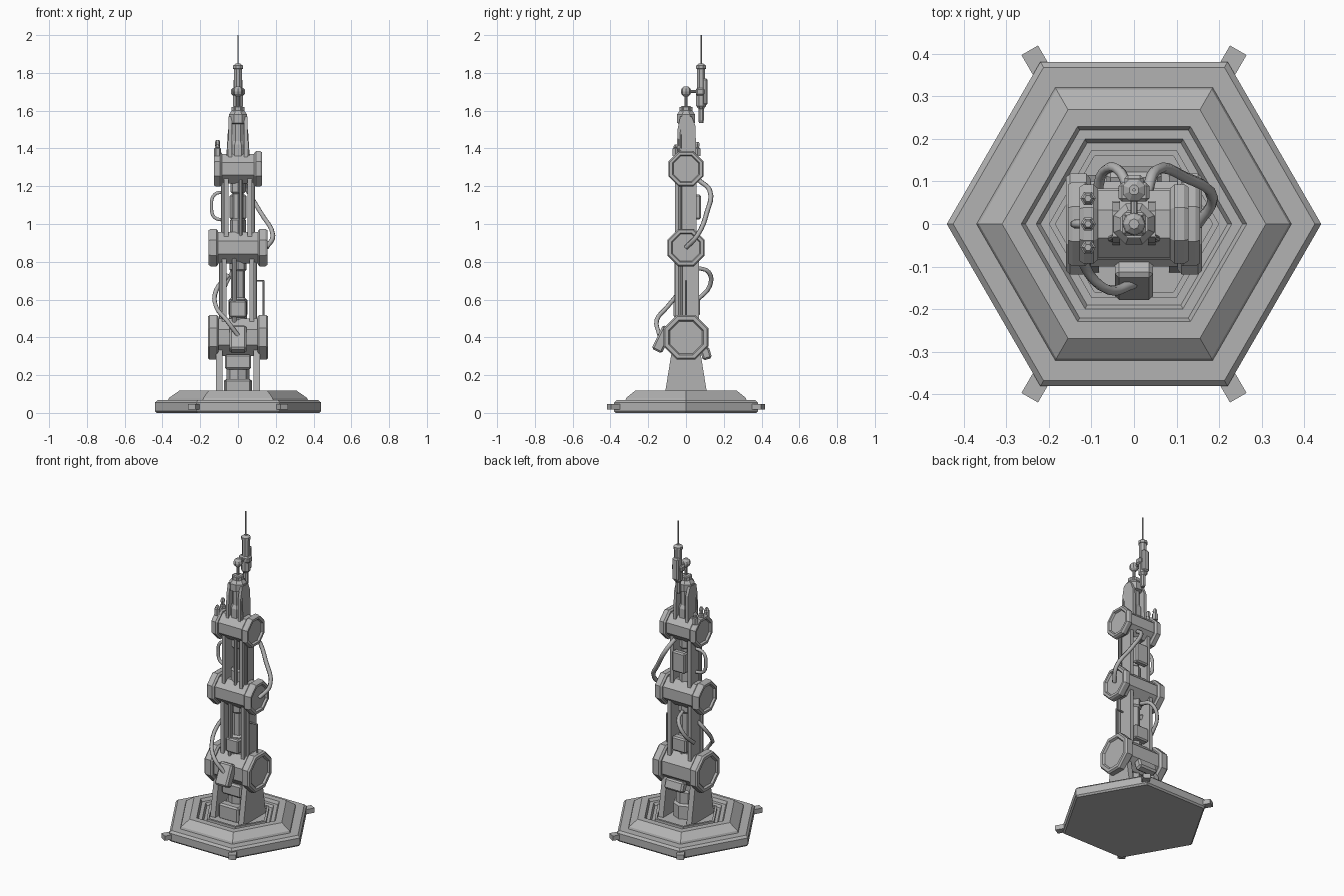
import bpy, bmesh, math
from mathutils import Vector, Matrix

if "Cube" in bpy.data.objects:
    bpy.data.objects.remove(bpy.data.objects["Cube"], do_unlink=True)

grey = bpy.data.materials.new("plain grey")
grey.use_nodes = True
colour = (0.45, 0.45, 0.45, 1)
grey.diffuse_color = colour
grey.node_tree.nodes["Principled BSDF"].inputs["Base Color"].default_value = colour


def finish(name, bm):
    bmesh.ops.recalc_face_normals(bm, faces=bm.faces[:])
    me = bpy.data.meshes.new(name)
    bm.to_mesh(me)
    bm.free()
    ob = bpy.data.objects.new(name, me)
    bpy.context.collection.objects.link(ob)
    me.materials.append(grey)
    return ob


def lathe(name, rings, sides, at=(0, 0, 0), axis="z", turn=0.0):
    """Closed faceted solid from (radius, height) rings along an axis."""
    bm = bmesh.new()
    loops = []
    for r, h in rings:
        angles = [turn + math.tau * i / sides for i in range(sides)]
        loops.append([bm.verts.new((r * math.cos(a), r * math.sin(a), h)) for a in angles])
    for a, b in zip(loops, loops[1:]):
        for i in range(sides):
            j = (i + 1) % sides
            bm.faces.new((a[i], a[j], b[j], b[i]))
    bm.faces.new(loops[0])
    bm.faces.new(loops[-1])
    if axis == "x":
        bm.transform(Matrix.Rotation(math.pi / 2, 4, "Y"))
    elif axis == "y":
        bm.transform(Matrix.Rotation(-math.pi / 2, 4, "X"))
    bm.transform(Matrix.Translation(at))
    return finish(name, bm)


def rod(name, a, b, r, sides=8):
    a, b = Vector(a), Vector(b)
    bm = bmesh.new()
    bmesh.ops.create_cone(bm, cap_ends=True, segments=sides, radius1=r, radius2=r, depth=(b - a).length)
    spin = Vector((0, 0, 1)).rotation_difference(b - a).to_matrix().to_4x4()
    bm.transform(Matrix.Translation((a + b) / 2) @ spin)
    return finish(name, bm)


def box(name, centre, size, bevel=0.0, tilt=0.0, turn=0.0):
    bm = bmesh.new()
    bmesh.ops.create_cube(bm, size=1)
    bm.transform(Matrix.Diagonal((*size, 1)))
    if bevel:
        bmesh.ops.bevel(bm, geom=bm.edges[:], offset=bevel, segments=1, affect="EDGES")
    spin = Matrix.Rotation(turn, 4, "Z") @ Matrix.Rotation(tilt, 4, "X")
    bm.transform(Matrix.Translation(centre) @ spin)
    return finish(name, bm)


def plate(name, outline, x, thick):
    """Side plate: a (y, z) outline pushed out along x."""
    bm = bmesh.new()
    a = [bm.verts.new((x - thick / 2, y, z)) for y, z in outline]
    b = [bm.verts.new((x + thick / 2, y, z)) for y, z in outline]
    bm.faces.new(a)
    bm.faces.new(b)
    for i in range(len(a)):
        j = (i + 1) % len(a)
        bm.faces.new((a[i], a[j], b[j], b[i]))
    return finish(name, bm)


def hose(name, points, r):
    cu = bpy.data.curves.new(name, "CURVE")
    cu.dimensions = "3D"
    cu.bevel_depth = r
    cu.bevel_resolution = 1
    cu.resolution_u = 4
    cu.use_fill_caps = True
    sp = cu.splines.new("BEZIER")
    sp.bezier_points.add(len(points) - 1)
    for p, co in zip(sp.bezier_points, points):
        p.co = co
        p.handle_left_type = p.handle_right_type = "AUTO"
    ob = bpy.data.objects.new(name, cu)
    bpy.context.collection.objects.link(ob)
    cu.materials.append(grey)
    return ob


# Stepped hexagonal base with a recessed well
lathe("base_plate", [(0.43, 0), (0.44, 0.01), (0.44, 0.055), (0.425, 0.068), (0.37, 0.068), (0.365, 0.08),
                     (0.31, 0.118), (0.265, 0.118), (0.255, 0.1), (0.23, 0.1), (0.22, 0.085)], 6)
for sx in (-1, 1):
    for sy in (-1, 1):
        box("base_foot", (0.22 * sx, 0.365 * sy, 0.033), (0.045, 0.1, 0.03), turn=-sx * sy * math.pi / 6)
lathe("well_ring", [(0.2, 0.07), (0.2, 0.1), (0.185, 0.1), (0.185, 0.088)], 6)

# Octagonal joints: core drum and recessed end caps
EIGHTH = math.pi / 8
for label, z, r, inner, outer in (("lower", 0.4, 0.128, 0.112, 0.16),
                                  ("middle", 0.875, 0.107, 0.115, 0.155),
                                  ("upper", 1.292, 0.101, 0.095, 0.128)):
    core = r * 0.84
    lathe(label + "_joint_drum", [(core, -inner), (core, inner)], 8, (0, 0, z), "x", EIGHTH)
    for s in (-1, 1):
        rings = [(r * 0.9, inner - 0.01), (r, inner), (r, outer - 0.01), (r * 0.93, outer),
                 (r * 0.78, outer), (r * 0.72, outer - 0.012)]
        lathe(label + "_joint_cap", [(a, s * h) for a, h in rings], 8, (0, 0, z), "x", EIGHTH)

for s in (-1, 1):
    # Plates and struts on each side of the arm
    plate("pedestal_plate", [(-0.115, 0.08), (0.115, 0.08), (0.07, 0.36), (-0.07, 0.36)], s * 0.1, 0.035)
    box("lower_arm_plate", (s * 0.072, 0.005, 0.63), (0.024, 0.125, 0.4))
    box("upper_arm_plate", (s * 0.062, -0.002, 1.09), (0.022, 0.115, 0.36))
    plate("mast_fork", [(-0.05, 1.32), (0.055, 1.32), (0.05, 1.52), (0.03, 1.57), (-0.03, 1.57), (-0.045, 1.5)],
          s * 0.042, 0.018)
    rod("lower_arm_strut", (s * 0.09, -0.03, 0.42), (s * 0.09, -0.03, 0.86), 0.011)
    rod("upper_arm_strut", (s * 0.08, -0.03, 0.9), (s * 0.08, -0.03, 1.26), 0.01)
    rod("mast_cable", (s * 0.055, -0.035, 1.34), (s * 0.045, -0.03, 1.5), 0.008)

# Central pistons with thicker sleeves
lathe("pedestal_piston", [(0.075, 0.08), (0.075, 0.17), (0.06, 0.18), (0.06, 0.25), (0.045, 0.26), (0.045, 0.38)], 8)
lathe("lower_piston", [(0.048, 0.4), (0.048, 0.6), (0.036, 0.61), (0.036, 0.75), (0.046, 0.76), (0.046, 0.86)], 8)
lathe("upper_piston", [(0.042, 0.9), (0.042, 1.02), (0.03, 1.03), (0.03, 1.16), (0.04, 1.17), (0.04, 1.28)], 8)
rod("lower_front_rod", (-0.02, -0.05, 0.45), (-0.02, -0.05, 0.82), 0.012)
rod("upper_front_rod", (0.015, -0.045, 0.92), (0.015, -0.045, 1.26), 0.01)
box("pedestal_front_block", (0, -0.07, 0.13), (0.14, 0.06, 0.1), 0.01)
box("pedestal_inner_block", (0, -0.02, 0.27), (0.14, 0.1, 0.08), 0.01)
box("lower_arm_block", (0, -0.03, 0.55), (0.09, 0.07, 0.09), 0.008)
box("lower_rear_block", (0, 0.05, 0.56), (0.1, 0.05, 0.09), 0.008)

# Junction boxes on the lower joint
box("front_box", (0, -0.125, 0.39), (0.09, 0.06, 0.14), 0.01, -0.45)
box("rear_box", (0, 0.105, 0.315), (0.13, 0.05, 0.065), 0.01, 0.3)

# Mast top
lathe("mast_core", [(0.045, 1.3), (0.045, 1.42), (0.034, 1.44), (0.034, 1.53), (0.052, 1.535), (0.052, 1.58),
                    (0.036, 1.6), (0.036, 1.62)], 8, turn=EIGHTH)
box("mast_cap", (0, 0, 1.6), (0.055, 0.055, 0.05), 0.006)
rod("sensor_stem", (0, 0, 1.6), (0, 0, 1.7), 0.008)
lathe("sensor_ball", [(0.012, -0.026), (0.024, -0.015), (0.028, 0), (0.024, 0.015), (0.012, 0.026)], 8, (0, 0, 1.702))
rod("sensor_link", (0, 0, 1.702), (0, 0.08, 1.702), 0.008)

# Antenna pod behind the mast
lathe("antenna_pod", [(0.012, 1.535), (0.016, 1.55), (0.016, 1.61), (0.028, 1.625), (0.028, 1.7), (0.023, 1.71),
                      (0.023, 1.82), (0.028, 1.822), (0.028, 1.838), (0.012, 1.85)], 8, (0, 0.08, 0), turn=EIGHTH)
box("antenna_pod_box", (0, 0.1, 1.7), (0.045, 0.03, 0.14), 0.008)
box("antenna_pod_clamp", (0, 0.075, 1.7), (0.072, 0.045, 0.04), 0.008)
rod("antenna", (0, 0.08, 1.84), (0, 0.08, 2.0), 0.004, 6)

# Row of small pegs on the upper joint
for y, h in ((-0.055, 1.42), (0, 1.445), (0.06, 1.435)):
    lathe("joint_peg", [(0.018, 1.36), (0.018, 1.4), (0.011, 1.405), (0.014, h - 0.012), (0.008, h)], 6, (-0.108, y, 0))

# Hoses
hose("long_hose", [(0.03, 0.07, 1.23), (0.05, 0.125, 1.18), (0.12, 0.11, 1.06), (0.185, 0.06, 0.94), (0.15, 0, 0.875)], 0.013)
hose("front_hose", [(0, -0.14, 0.41), (-0.06, -0.155, 0.49), (-0.115, -0.1, 0.56), (-0.115, -0.03, 0.65),
                    (-0.05, 0, 0.73)], 0.012)
hose("rear_hose", [(-0.01, 0.05, 0.77), (-0.03, 0.12, 0.745), (-0.07, 0.125, 0.67), (-0.09, 0.05, 0.59)], 0.012)
hose("side_loop", [(-0.07, 0, 1.17), (-0.125, 0, 1.155), (-0.14, 0, 1.09), (-0.125, 0, 1.035), (-0.07, 0, 1.02)], 0.01)
rod("thin_pipe_arm", (0.08, 0, 0.7), (0.137, 0, 0.7), 0.005, 6)
rod("thin_pipe", (0.135, 0, 0.702), (0.135, 0, 0.49), 0.005, 6)
box("rear_arm_box", (0.0, 0.06, 1.09), (0.09, 0.04, 0.13), 0.008)
